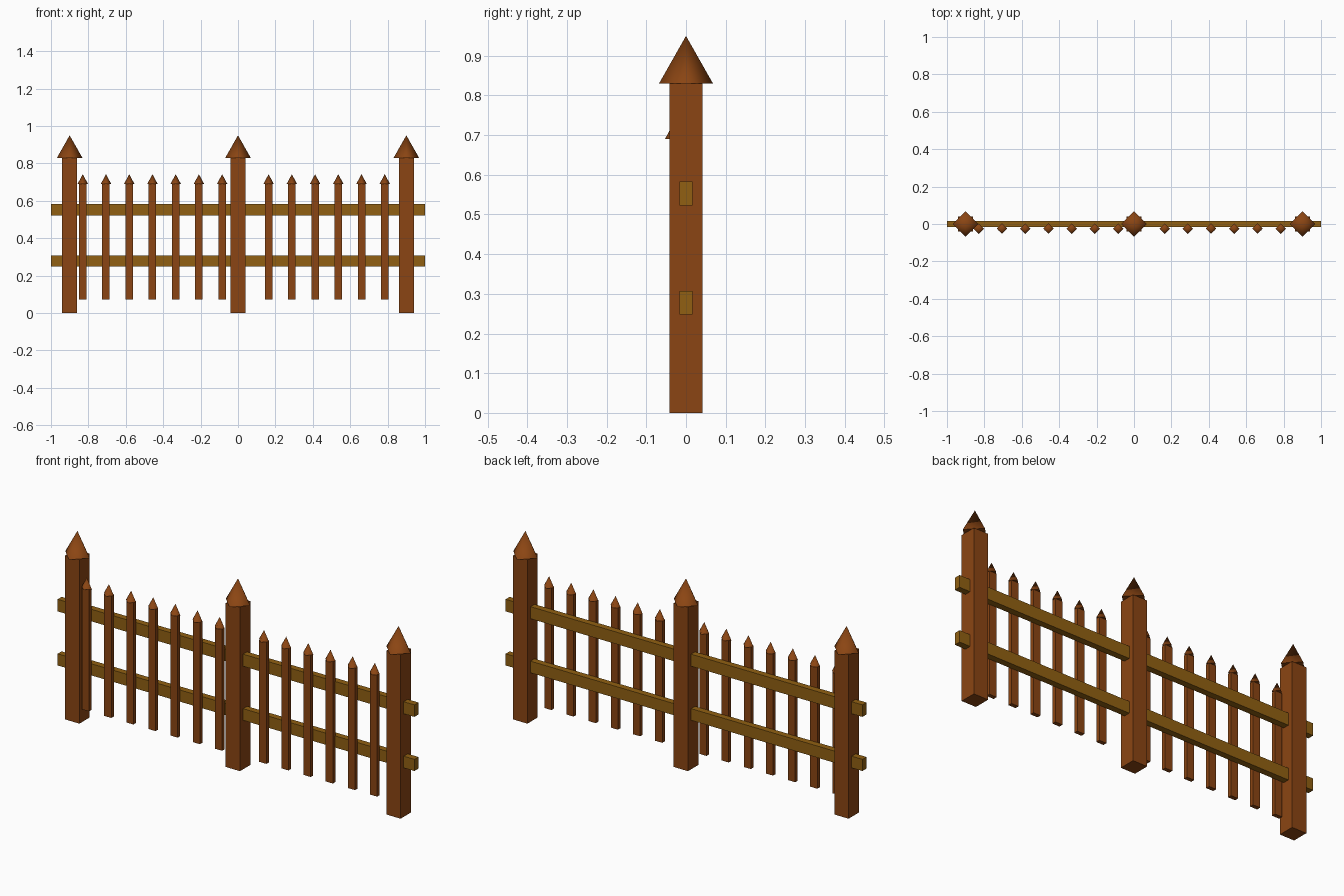
import bpy
import math

if "Cube" in bpy.data.objects:
    bpy.data.objects.remove(bpy.data.objects["Cube"])


def material(name, rgb):
    m = bpy.data.materials.new(name)
    m.diffuse_color = (*rgb, 1.0)
    m.use_nodes = True
    m.node_tree.nodes["Principled BSDF"].inputs["Base Color"].default_value = m.diffuse_color
    return m


post_brown = material("post_brown", (0.258, 0.060, 0.0065))
rail_ochre = material("rail_ochre", (0.285, 0.118, 0.006))


def make(name, verts, faces, mat, smooth=()):
    me = bpy.data.meshes.new(name)
    me.from_pydata(verts, [], faces)
    me.materials.append(mat)
    for i in smooth:
        me.polygons[i].use_smooth = True
    ob = bpy.data.objects.new(name, me)
    bpy.context.collection.objects.link(ob)
    return ob


def box(name, x, y, z, mat):
    """Box from (min, max) ranges."""
    verts = [(a, b, c) for c in z for b in y for a in x]
    faces = [(0, 2, 3, 1), (4, 5, 7, 6), (0, 1, 5, 4),
             (2, 6, 7, 3), (0, 4, 6, 2), (1, 3, 7, 5)]
    return make(name, verts, faces, mat)


def spike(name, x, y, z0, z1, r, mat):
    """Four-sided point with corners on the axes and a flat base."""
    verts = [(x + r * math.cos(i * math.pi / 2),
              y + r * math.sin(i * math.pi / 2), z0) for i in range(4)]
    verts.append((x, y, z1))
    faces = [(i, (i + 1) % 4, 4) for i in range(4)] + [(3, 2, 1, 0)]
    ob = make(name, verts, faces, mat, smooth=range(4))
    # keep the base rim crisp
    for e in ob.data.edges:
        if 4 not in e.vertices:
            e.use_edge_sharp = True
    return ob


# Posts with pointed caps
for x in (-0.9, 0.0, 0.9):
    box("post", (x - 0.04, x + 0.04), (-0.041, 0.041), (0, 0.83), post_brown)
    spike("post_cap", x, 0, 0.83, 0.95, 0.068, post_brown)

# Horizontal rails
for z in ((0.248, 0.307), (0.522, 0.583)):
    box("rail", (-1, 1), (-0.016, 0.016), z, rail_ochre)

# Pickets in front of the rails, leaving out the one at the middle post
for i in range(14):
    if i == 7:
        continue
    x = -0.83 + i * 0.1242
    box("picket", (x - 0.02, x + 0.02), (-0.035, -0.015), (0.073, 0.69), post_brown)
    spike("picket_tip", x, -0.025, 0.69, 0.742, 0.028, post_brown)
